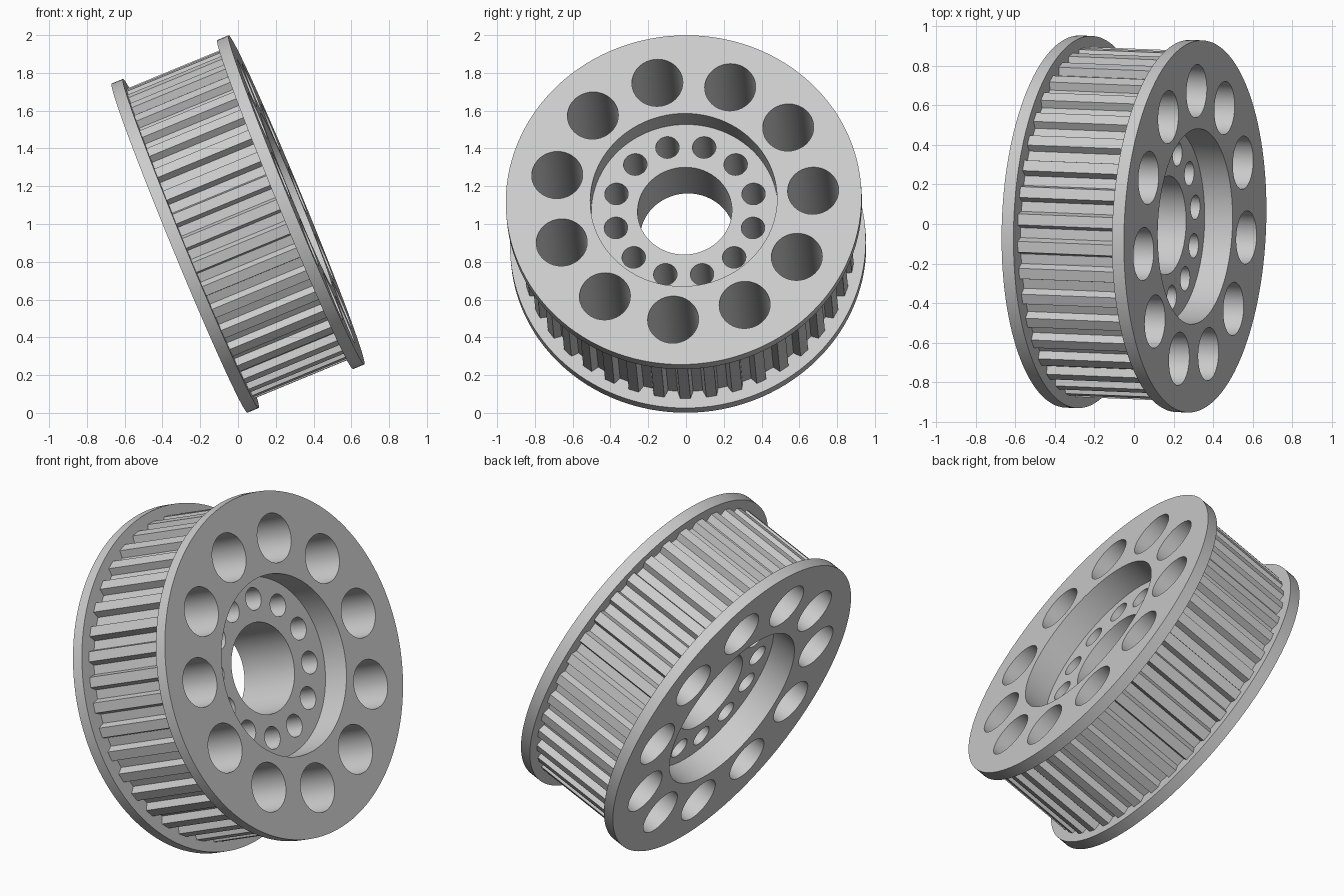
import bpy, bmesh
from math import sin, cos, pi, radians
from mathutils import Matrix, Vector

R, WIDTH, LIP = 0.9425, 0.67, 0.065      # flange radius, full width, flange thickness
TEETH, TIP, ROOT = 40, 0.887, 0.847      # belt teeth
RECESS_R, RECESS_D = 0.495, 0.153
TILT, YAW = radians(22.4), radians(-2.3)

if "Cube" in bpy.data.objects:
    bpy.data.objects.remove(bpy.data.objects["Cube"])

grey = bpy.data.materials.new("metal_grey")
grey.use_nodes = True
colour = (0.6, 0.6, 0.6, 1)
grey.diffuse_color = colour
grey.node_tree.nodes["Principled BSDF"].inputs["Base Color"].default_value = colour

# Wheel frame: local z is the axle, local y points up the face
axle = Vector((cos(TILT) * cos(YAW), cos(TILT) * sin(YAW), sin(TILT)))
side = Vector((-sin(YAW), cos(YAW), 0))
up = axle.cross(side)
frame = Matrix((side, up, axle)).transposed().to_4x4()
frame.translation = (0, 0, 1)


def polar(r, a):
    return Vector((r * cos(a), r * sin(a), 0))


def prism(bm, outline, z0, z1):
    low = [bm.verts.new((p.x, p.y, z0)) for p in outline]
    high = [bm.verts.new((p.x, p.y, z1)) for p in outline]
    bm.faces.new(low[::-1])
    bm.faces.new(high)
    n = len(outline)
    for i in range(n):
        j = (i + 1) % n
        bm.faces.new((low[i], low[j], high[j], high[i]))


def circle(r, n, centre=Vector((0, 0, 0))):
    return [centre + polar(r, 2 * pi * i / n) for i in range(n)]


def make(name, prisms):
    bm = bmesh.new()
    for outline, z0, z1 in prisms:
        prism(bm, outline, z0, z1)
    mesh = bpy.data.meshes.new(name)
    bm.to_mesh(mesh)
    bm.free()
    mesh.materials.append(grey)
    ob = bpy.data.objects.new(name, mesh)
    bpy.context.collection.objects.link(ob)
    ob.matrix_world = frame
    return ob


# Toothed drum outline: flat tips and trapezoid grooves
pitch = 2 * pi / TEETH
drum_outline = []
for i in range(TEETH):
    a = pi / 2 + i * pitch
    for r, f in ((TIP, -0.2), (TIP, 0.2), (ROOT, 0.31), (ROOT, 0.69)):
        drum_outline.append(polar(r, a + f * pitch))

half, inner = WIDTH / 2, WIDTH / 2 - LIP
parts = [
    make("toothed_drum", [(drum_outline, -inner, inner)]),
    make("right_flange", [(circle(R, 128), inner, half)]),
    make("left_flange", [(circle(R, 128), -half, -inner)]),
]

# Cutters: a shallow recess on each face, then bore and two rings of holes
floor = half - RECESS_D
recesses = make("recess_cutter", [(circle(RECESS_R, 96), floor, 1),
                                  (circle(RECESS_R, 96), -1, -floor)])
holes = [(circle(0.25, 64), -1, 1)]
for count, ring, r, phase in ((11, 0.687, 0.135, 4.4), (12, 0.376, 0.062, 15)):
    for i in range(count):
        centre = polar(ring, radians(phase) + 2 * pi * i / count)
        holes.append((circle(r, 40, centre), -1, 1))
bores = make("hole_cutter", holes)

for ob in parts:
    bpy.ops.object.select_all(action='DESELECT')
    bpy.context.view_layer.objects.active = ob
    ob.select_set(True)
    for cutter in (recesses, bores):
        mod = ob.modifiers.new(cutter.name, 'BOOLEAN')
        mod.operation = 'DIFFERENCE'
        mod.solver = 'EXACT'
        mod.object = cutter
        bpy.ops.object.modifier_apply(modifier=mod.name)
    bpy.ops.object.shade_smooth_by_angle(angle=radians(25))

for cutter in (recesses, bores):
    bpy.data.objects.remove(cutter)
